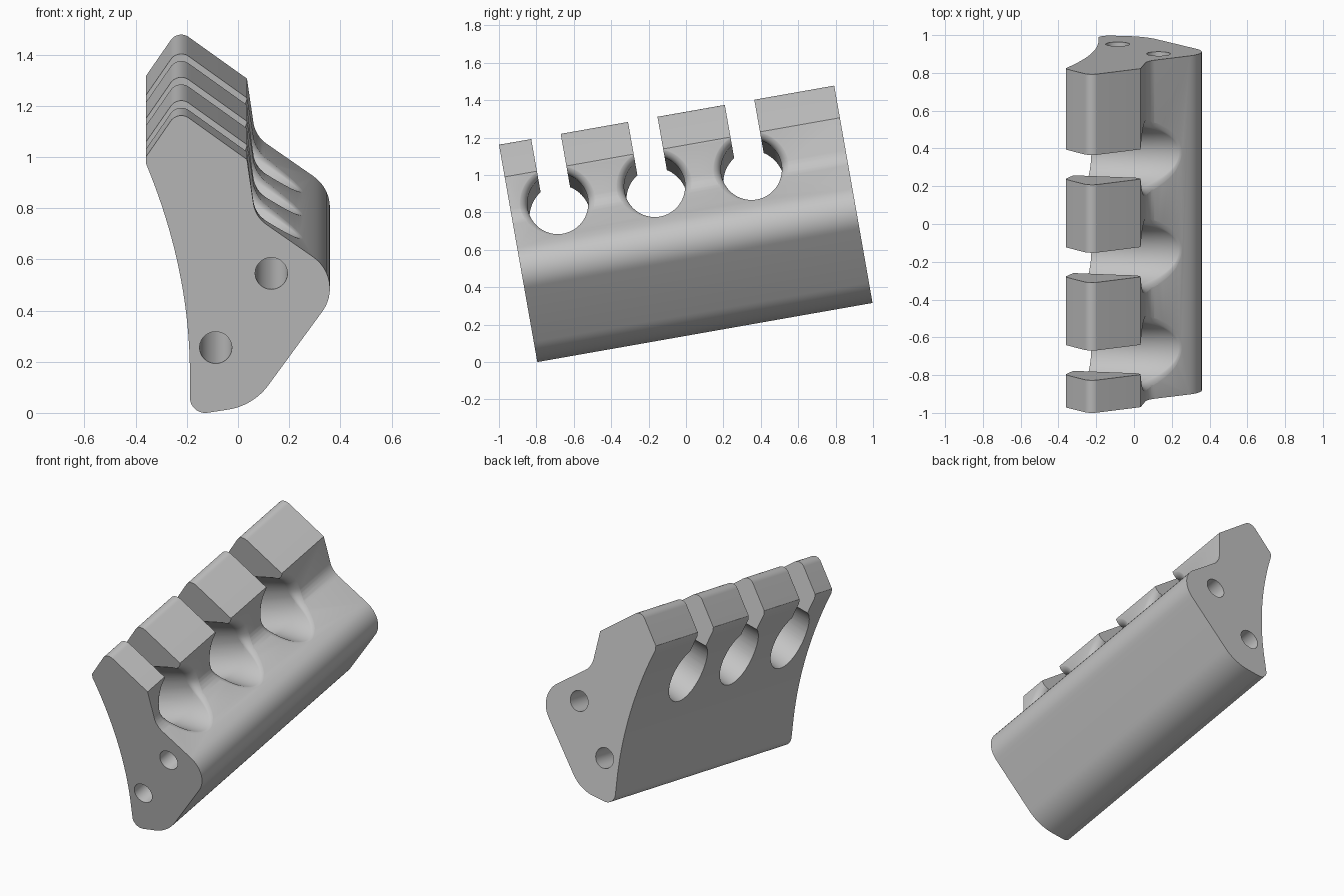
import bpy, bmesh
from math import sin, cos, tan, pi, radians
from mathutils import Vector, Matrix

if "Cube" in bpy.data.objects:
    bpy.data.objects.remove(bpy.data.objects["Cube"])

TILT = radians(10)
LENGTH = 1.82           # block length along its own axis
HOLE_W, HOLE_R, FLARE = 0.815, 0.163, 0.06

grey = bpy.data.materials.new("plain_grey")
grey.use_nodes = True
grey.diffuse_color = (0.55, 0.55, 0.55, 1)
grey.node_tree.nodes["Principled BSDF"].inputs["Base Color"].default_value = (0.55, 0.55, 0.55, 1)


def fillet(prev, corner, nxt, radius, steps=12):
    """Round a profile corner with a circular arc."""
    p, c, n = Vector(prev), Vector(corner), Vector(nxt)
    if radius == 0:
        return [c]
    a, b = (p - c).normalized(), (n - c).normalized()
    half = a.angle(b) / 2
    trim = radius / tan(half)
    centre = c + (a + b).normalized() * radius / sin(half)
    start, end = c + a * trim - centre, c + b * trim - centre
    total = start.angle(end)
    return [centre + (start * sin(total * (1 - i / steps)) + end * sin(total * i / steps)) / sin(total)
            for i in range(steps + 1)]


def loft(name, rings):
    """Closed solid through a list of equal-length rings of points."""
    bm = bmesh.new()
    loops = [[bm.verts.new(p) for p in ring] for ring in rings]
    for a, b in zip(loops, loops[1:]):
        for i in range(len(a)):
            j = (i + 1) % len(a)
            bm.faces.new((a[i], a[j], b[j], b[i]))
    bm.faces.new(loops[0])
    bm.faces.new(loops[-1])
    bmesh.ops.recalc_face_normals(bm, faces=bm.faces)
    mesh = bpy.data.meshes.new(name)
    bm.to_mesh(mesh)
    bm.free()
    mesh.materials.append(grey)
    obj = bpy.data.objects.new(name, mesh)
    bpy.context.collection.objects.link(obj)
    return obj


# Cross-section: rounded corners plus a hollow left flank
corners = [((-0.188, -0.010), 0.06), ((0.06, 0.028), 0.24), ((0.421, 0.521), 0.15),
           ((0.068, 0.766), 0.12), ((0.035, 0.99), 0), ((-0.234, 1.182), 0.05),
           ((-0.36, 1.0), 0), ((-0.188, 0.15), 0)]
spots = [c for c, r in corners]
profile, shoulder = [], []
for i, (c, r) in enumerate(corners):
    arc = fillet(spots[i - 1], c, spots[(i + 1) % len(spots)], r)
    profile += arc
    if i in (2, 3, 4):
        shoulder += arc
flank = [0.975 - i * 0.825 / 20 for i in range(20)]
profile[-1:-1] = [Vector((-0.188 - (z - 0.15) ** 2 / 3.96, z)) for z in flank]

stretch = 1 / cos(TILT)
profile = [(p.x, p.y * stretch) for p in profile]
shoulder = [(p.x, p.y * stretch) for p in shoulder]


def surface_x(w):
    """Right-hand surface position at height w."""
    for (x0, w0), (x1, w1) in zip(shoulder, shoulder[1:]):
        if w0 <= w <= w1 and w1 > w0:
            return x0 + (x1 - x0) * (w - w0) / (w1 - w0)
    return shoulder[-1][0]


block = loft("clip_block", [[(x, u, w) for x, w in profile] for u in (0, LENGTH)])
cutters = []


# Through hole: sinks and stretches towards the left, flares smoothly on the right
def hole_cutter(u, sides=64, steps=8):
    rings = [[] for _ in range(steps + 4)]
    for i in range(sides):
        t = 2 * pi * (i + 0.5) / sides
        s, c = sin(t), cos(t)
        size = FLARE * (1 + 0.8 * min(s, 0))
        mouth = surface_x(HOLE_W + (HOLE_R + size) * s) + 0.003

        def point(x, rad):
            return (x, u + rad * c, HOLE_W + rad * s)
        rings[0].append((-0.45, u + HOLE_R * 1.03 * c, HOLE_W - 0.145 + (HOLE_R + 0.055) * s))
        rings[1].append(point(min(0.05, mouth - size) - 0.006, HOLE_R))
        for k in range(steps + 1):
            phi = pi / 2 * k / steps
            rad = HOLE_R + size * (1 - cos(phi))
            x = surface_x(HOLE_W + rad * s) + 0.003 - size * (1 - sin(phi))
            rings[k + 2].append(point(x, rad))
        rings[-1].append(point(0.8, HOLE_R + size))
    return loft("hole_cutter", rings)


def slot_cutter(u, half=0.08):
    return loft("slot_cutter", [[(x, u - half, HOLE_W), (x, u + half, HOLE_W),
                                 (x, u + half, 1.5), (x, u - half, 1.5)] for x in (-0.7, 0.7)])


for n in range(3):
    u = 0.255 + 0.5255 * n
    cutters += [hole_cutter(u), slot_cutter(u)]

# Two long pin bores running end to end
for x, z in ((0.13, 0.545), (-0.087, 0.255)):
    ring = [(x + 0.063 * cos(2 * pi * i / 48), z * stretch + 0.063 * sin(2 * pi * i / 48)) for i in range(48)]
    cutters.append(loft("bore_cutter", [[(px, u, pw) for px, pw in ring] for u in (-0.2, LENGTH + 0.2)]))

for cutter in cutters:
    cutter.hide_render = True
    mod = block.modifiers.new("cut", "BOOLEAN")
    mod.operation, mod.solver, mod.object = "DIFFERENCE", "MANIFOLD", cutter

# Apply the cuts, then tilt the block into place
bpy.context.view_layer.update()
result = bpy.data.meshes.new_from_object(block.evaluated_get(bpy.context.evaluated_depsgraph_get()))
block.modifiers.clear()
block.data = result
for cutter in cutters:
    bpy.data.objects.remove(cutter)
result.transform(Matrix.Translation((0, -0.795, 0)) @ Matrix.Rotation(TILT, 4, "X"))
result.materials.clear()
result.materials.append(grey)
result.polygons.foreach_set("material_index", [0] * len(result.polygons))

bpy.ops.object.select_all(action="DESELECT")
block.select_set(True)
bpy.context.view_layer.objects.active = block
bpy.ops.object.shade_smooth_by_angle(angle=radians(30))
